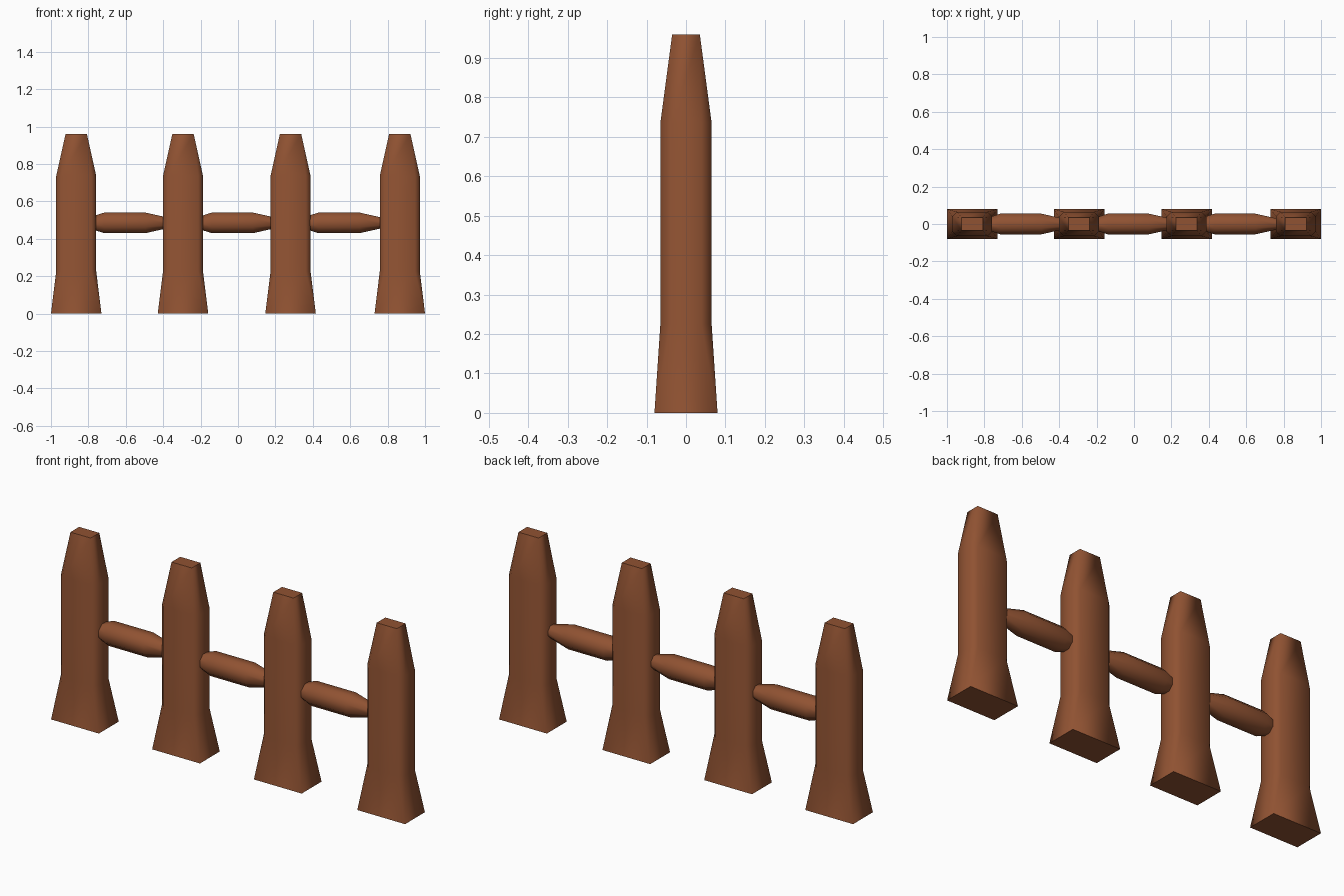
import bpy, bmesh, math

if "Cube" in bpy.data.objects:
    bpy.data.objects.remove(bpy.data.objects["Cube"])

wood = bpy.data.materials.new("brown wood")
wood.diffuse_color = (0.28, 0.085, 0.032, 1)
wood.use_nodes = True
wood.node_tree.nodes["Principled BSDF"].inputs["Base Color"].default_value = wood.diffuse_color


def ring(a, b, c):
    """Rectangle of half sizes a, b with corners cut by c."""
    return [(a, -b + c), (a, b - c), (a - c, b), (-a + c, b),
            (-a, b - c), (-a, -b + c), (-a + c, -b), (a - c, -b)]


def loft(name, sections, place):
    """Skin (position, half a, half b, corner cut) sections into a closed solid."""
    bm = bmesh.new()
    rings = [[bm.verts.new(place(t, u, v)) for u, v in ring(a, b, c)]
             for t, a, b, c in sections]
    for r, s in zip(rings, rings[1:]):
        for i in range(8):
            j = (i + 1) % 8
            bm.faces.new((r[i], r[j], s[j], s[i]))
    bm.faces.new(rings[0][::-1])
    bm.faces.new(rings[-1])
    # uncut corners collapse to single points
    bmesh.ops.remove_doubles(bm, verts=bm.verts, dist=0.0005)
    bmesh.ops.recalc_face_normals(bm, faces=bm.faces)
    mesh = bpy.data.meshes.new(name)
    bm.to_mesh(mesh)
    bm.free()
    mesh.materials.append(wood)
    obj = bpy.data.objects.new(name, mesh)
    bpy.context.collection.objects.link(obj)
    bpy.ops.object.select_all(action='DESELECT')
    bpy.context.view_layer.objects.active = obj
    obj.select_set(True)
    bpy.ops.object.shade_smooth_by_angle(angle=math.radians(60))
    return obj


# fence posts: flared square foot, chamfered shaft, tapered square tip
post = [(0, 0.135, 0.08, 0), (0.225, 0.107, 0.065, 0.026),
        (0.735, 0.107, 0.065, 0.026), (0.96, 0.057, 0.035, 0)]
for i, x in enumerate((-0.865, -0.294, 0.281, 0.865)):
    loft(f"post_{i + 1}", post, lambda t, u, v, x=x: (x + u, v, t))

# rails: octagonal bars with tapered ends set into the posts
rail = [(-0.80, 0.028, 0.028, 0.016), (-0.715, 0.055, 0.055, 0.032),
        (-0.495, 0.055, 0.055, 0.032), (-0.37, 0.027, 0.027, 0.016)]
for i, dx in enumerate((0, 0.575, 1.145)):
    loft(f"rail_{i + 1}", rail, lambda t, u, v, dx=dx: (t + dx, u, 0.485 + v))
